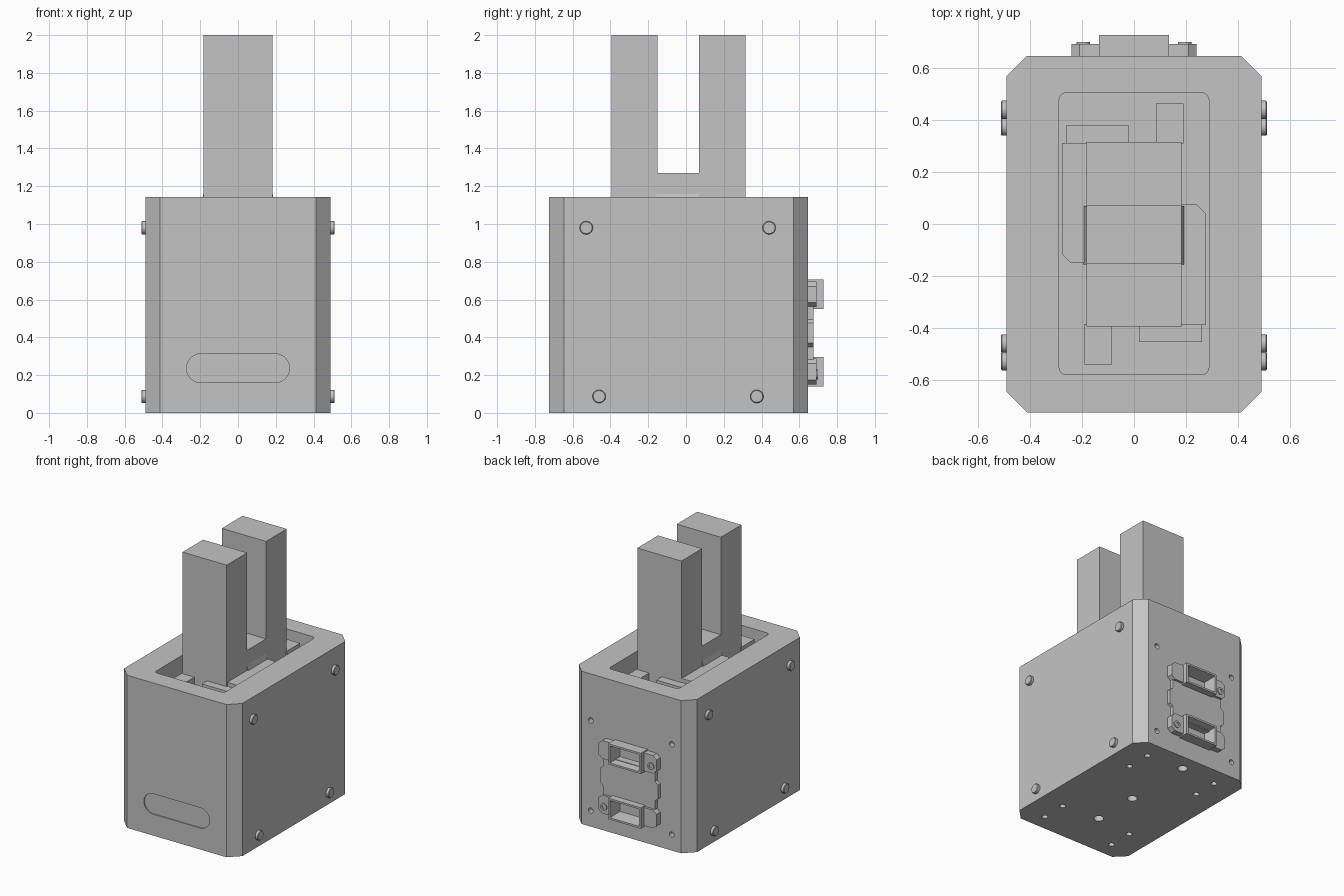
import bpy, bmesh, math
from mathutils import Matrix, Vector

if "Cube" in bpy.data.objects:
    bpy.data.objects.remove(bpy.data.objects["Cube"], do_unlink=True)

grey = bpy.data.materials.new("plain grey")
grey.use_nodes = True
colour = (0.55, 0.55, 0.55, 1)
grey.diffuse_color = colour
grey.node_tree.nodes["Principled BSDF"].inputs["Base Color"].default_value = colour

MID_Y = -0.038          # centre of the fingers and slides
BACK = 0.647            # rear face of the housing
TOP = 1.143
AXES = {"x": Matrix.Rotation(math.pi / 2, 4, "Y"),
        "y": Matrix.Rotation(-math.pi / 2, 4, "X"),
        "z": Matrix.Identity(4)}


def finish(name, bm, smooth=False):
    bmesh.ops.recalc_face_normals(bm, faces=bm.faces)
    mesh = bpy.data.meshes.new(name)
    bm.to_mesh(mesh)
    bm.free()
    mesh.materials.append(grey)
    ob = bpy.data.objects.new(name, mesh)
    bpy.context.collection.objects.link(ob)
    if smooth:
        shade(ob)
    return ob


def shade(ob):
    bpy.ops.object.select_all(action="DESELECT")
    ob.select_set(True)
    bpy.context.view_layer.objects.active = ob
    bpy.ops.object.shade_smooth_by_angle(angle=math.radians(30))


def add_prism(bm, points, axis, lo, hi):
    """Extrude an outline; points are (y,z), (x,z) or (x,y) for axis x, y, z."""
    place = {"x": lambda a, b: (lo, a, b), "y": lambda a, b: (a, lo, b),
             "z": lambda a, b: (a, b, lo)}[axis]
    face = bm.faces.new([bm.verts.new(place(a, b)) for a, b in points])
    new = bmesh.ops.extrude_face_region(bm, geom=[face])["geom"]
    move = Vector([hi - lo if c == axis else 0 for c in "xyz"])
    bmesh.ops.translate(bm, vec=move, verts=[v for v in new if isinstance(v, bmesh.types.BMVert)])


def prism(name, points, axis, lo, hi):
    bm = bmesh.new()
    add_prism(bm, points, axis, lo, hi)
    return finish(name, bm)


def rect(x0, x1, y0, y1, cut=0.0):
    if not cut:
        return [(x0, y0), (x1, y0), (x1, y1), (x0, y1)]
    return [(x0 + cut, y0), (x1 - cut, y0), (x1, y0 + cut), (x1, y1 - cut),
            (x1 - cut, y1), (x0 + cut, y1), (x0, y1 - cut), (x0, y0 + cut)]


def rounded(x0, x1, y0, y1, r, n=8):
    pts = []
    centres = [(x1 - r, y1 - r), (x0 + r, y1 - r), (x0 + r, y0 + r), (x1 - r, y0 + r)]
    for q, (cx, cy) in enumerate(centres):
        for i in range(n + 1):
            a = math.pi / 2 * (q + i / n)
            pts.append((cx + r * math.cos(a), cy + r * math.sin(a)))
    return pts


def add_cylinder(bm, centre, axis, radius, depth, sides=24):
    bmesh.ops.create_cone(bm, cap_ends=True, segments=sides, radius1=radius, radius2=radius,
                          depth=depth, matrix=Matrix.Translation(centre) @ AXES[axis])


def half_turn(points):
    return [(-x, 2 * MID_Y - y) for x, y in points]


# Housing with chamfered upright corners
housing = prism("housing", rect(-0.49, 0.49, -0.725, BACK, 0.078), "z", 0, TOP)

# Cutter for the top pocket, front slot, sockets and screw holes
bm = bmesh.new()
add_prism(bm, rounded(-0.288, 0.288, -0.58, 0.505, 0.028), "z", 1.0, 1.3)
add_prism(bm, rounded(-0.272, 0.272, 0.16, 0.313, 0.076), "y", -0.8, -0.717)
SOCKETS = [(0.14, 0.297, 1), (0.55, 0.705, -1)]
for z0, z1, side in SOCKETS:
    add_prism(bm, rect(-0.125, 0.125, z0 + 0.01, z1 - 0.01), "y", 0.59, 0.7)
for s in (-1, 1):
    for z in (0.12, 0.795):
        add_cylinder(bm, (s * 0.335, BACK, z), "y", 0.02, 0.08, 16)
    for y in (0.5, 0.31, -0.41, -0.6):
        add_cylinder(bm, (s * 0.3, y, 0), "z", 0.021, 0.08, 16)
for y in (0.52, -0.02, -0.38):
    add_cylinder(bm, (0, y, 0), "z", 0.035, 0.08)
cutter = finish("housing_cutter", bm)
cutter.hide_render = True
mod = housing.modifiers.new("openings", "BOOLEAN")
mod.operation, mod.solver, mod.object = "DIFFERENCE", "EXACT", cutter
bpy.context.view_layer.objects.active = housing
bpy.ops.object.modifier_apply(modifier=mod.name)
bpy.data.objects.remove(cutter, do_unlink=True)
shade(housing)

# Pair of gripping fingers joined by a bridge
prism("gripper_fingers",
      [(-0.395, 1.0), (0.315, 1.0), (0.315, 2), (0.07, 2), (0.07, 1.27),
       (-0.152, 1.27), (-0.152, 2), (-0.395, 2)], "x", -0.183, 0.183)

# Slides and stops inside the pocket, repeated by a half turn
SLIDES = {
    "slide": ([(0.183, -0.388), (0.277, -0.388), (0.277, 0.04), (0.242, 0.075), (0.183, 0.075)], 1.12),
    "slide_end": (rect(0.02, 0.262, -0.455, -0.385), 1.09),
    "slide_stop": (rect(-0.19, -0.085, -0.54, -0.385), 1.09),
}
for name, (outline, top) in SLIDES.items():
    prism("front_" + name, outline, "z", 0.99, top)
    prism("rear_" + name, half_turn(outline), "z", 0.99, top)
for label, s in (("left", 1), ("right", -1)):
    prism(label + "_guide_tab", [(s * 0.17, 1.1), (s * 0.197, 1.1), (s * 0.183, 1.16), (s * 0.17, 1.16)],
          "y", -0.155, 0.07)


def screw(name, centre, axis, radius, depth, socket=False):
    bm = bmesh.new()
    add_cylinder(bm, centre, axis, radius, depth)
    bm.normal_update()
    caps = [f for f in bm.faces if len(f.verts) > 4]
    if socket:
        cap = max(caps, key=lambda f: f.calc_center_median().y)
        bmesh.ops.inset_region(bm, faces=[cap], thickness=radius * 0.5)
        bmesh.ops.inset_region(bm, faces=[cap], thickness=0.001, depth=-depth * 0.4)
    else:
        rim = list({e for f in caps for e in f.edges})
        bmesh.ops.bevel(bm, geom=rim, offset=0.004, segments=1, affect="EDGES")
    return finish(name, bm, True)


# Side screws
for label, s in (("left", 1), ("right", -1)):
    for i, (y, z) in enumerate([(-0.528, 0.98), (0.44, 0.98), (-0.46, 0.087), (0.375, 0.087)]):
        screw(f"{label}_side_screw_{i + 1}", (s * 0.495, y, z), "x", 0.035, 0.034)

# Rear connector panel with notched edges
half = [(0.215, 0.27), (0.215, 0.35), (0.24, 0.37), (0.24, 0.475), (0.215, 0.495), (0.215, 0.575)]
prism("rear_panel", half + [(-x, z) for x, z in reversed(half)], "y", 0.63, 0.675)

for label, (z0, z1, side) in zip(("lower", "upper"), SOCKETS):
    # Open socket with sloping inner walls
    bm = bmesh.new()
    add_prism(bm, rect(-0.135, 0.135, z0, z1), "y", 0.59, 0.727)
    bmesh.ops.recalc_face_normals(bm, faces=bm.faces)
    mouth = max(bm.faces, key=lambda f: f.calc_center_median().y)
    bmesh.ops.inset_region(bm, faces=[mouth], thickness=0.02)
    bmesh.ops.inset_region(bm, faces=[mouth], thickness=0.018, depth=-0.1)
    finish(label + "_socket", bm)
    # Mounting flanges and their screw
    for name, s in (("left", 1), ("right", -1)):
        outer = [(0.125, z0 + 0.01), (0.21, z0 + 0.01), (0.24, z0 + 0.035),
                 (0.24, z1 - 0.035), (0.21, z1 - 0.01), (0.125, z1 - 0.01)]
        prism(f"{label}_{name}_flange", [(s * x, z) for x, z in outer], "y", 0.63, 0.692)
    screw(label + "_flange_screw", (side * 0.195, 0.692, (z0 + z1) / 2 - 0.015), "y", 0.026, 0.016, True)
